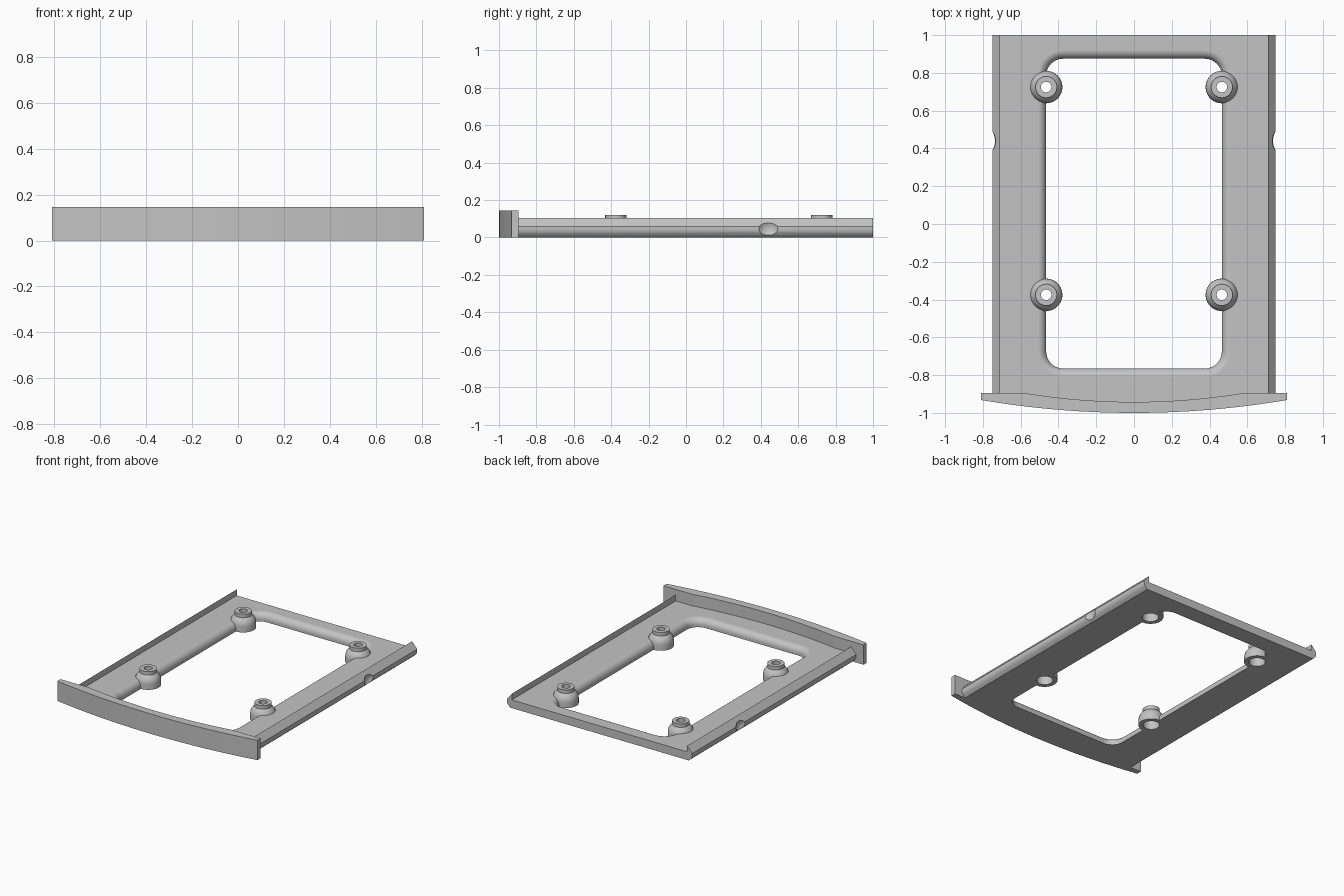
import bpy, bmesh, math
from mathutils import Vector

if "Cube" in bpy.data.objects:
    bpy.data.objects.remove(bpy.data.objects["Cube"])

gray = bpy.data.materials.new("plain gray")
gray.diffuse_color = (0.55, 0.55, 0.55, 1)
gray.use_nodes = True
gray.node_tree.nodes["Principled BSDF"].inputs["Base Color"].default_value = gray.diffuse_color

FLOOR = 0.06          # floor thickness
BACK = -0.895         # straight rear edge of the front lip
BOSSES = [(sx * 0.465, y) for sx in (-1, 1) for y in (-0.375, 0.725)]


def loft(name, rings, closed=False):
    """Skin a list of equal point rings; cap the ends unless closed."""
    bm = bmesh.new()
    vs = [[bm.verts.new(p) for p in ring] for ring in rings]
    n = len(vs[0])
    pairs = list(zip(vs, vs[1:])) + ([(vs[-1], vs[0])] if closed else [])
    for a, b in pairs:
        for i in range(n):
            j = (i + 1) % n
            bm.faces.new((a[i], a[j], b[j], b[i]))
    if not closed:
        bm.faces.new(vs[0])
        bm.faces.new(vs[-1])
    bmesh.ops.recalc_face_normals(bm, faces=bm.faces[:])
    me = bpy.data.meshes.new(name)
    bm.to_mesh(me)
    bm.free()
    me.materials.append(gray)
    ob = bpy.data.objects.new(name, me)
    bpy.context.collection.objects.link(ob)
    return ob


def prism(name, outline, z0, z1):
    return loft(name, [[(x, y, z) for x, y in outline] for z in (z0, z1)])


def circle(r, z, cx=0, cy=0, n=40):
    return [(cx + r * math.cos(2 * math.pi * i / n),
             cy + r * math.sin(2 * math.pi * i / n), z) for i in range(n)]


def activate(ob):
    bpy.ops.object.select_all(action='DESELECT')
    ob.select_set(True)
    bpy.context.view_layer.objects.active = ob


def cut(ob, cutter):
    mod = ob.modifiers.new("cut", 'BOOLEAN')
    mod.operation = 'DIFFERENCE'
    mod.solver = 'EXACT'
    mod.object = cutter
    activate(ob)
    bpy.ops.object.modifier_apply(modifier=mod.name)
    bpy.data.objects.remove(cutter)


def smooth(ob):
    activate(ob)
    bpy.ops.object.shade_smooth_by_angle(angle=math.radians(28))
    ob.modifiers.new("normals", 'WEIGHTED_NORMAL').keep_sharp = True


def arc(half, y_end, y_mid, n=28):
    """Shallow bow from +half to -half, bulging toward the front."""
    sag = y_end - y_mid
    r = (half * half + sag * sag) / (2 * sag)
    a = math.asin(half / r)
    return [(r * math.sin(t), y_mid + r - r * math.cos(t))
            for t in (a - 2 * a * i / n for i in range(n + 1))]


def rounded_rect(d, z, x=0.465, y0=-0.765, y1=0.875, r=0.09, n=10):
    """Window outline grown outward by d."""
    pts = []
    corners = [(x - r, y1 - r), (r - x, y1 - r), (r - x, y0 + r), (x - r, y0 + r)]
    for k, (cx, cy) in enumerate(corners):
        for i in range(n + 1):
            t = math.pi / 2 * (k + i / n)
            pts.append((cx + (r + d) * math.cos(t), cy + (r + d) * math.sin(t), z))
    return pts


# floor plate, its front edge following the curved lip
inner_bow = arc(0.58, BACK, -0.942)
floor = prism("floor", [(-0.71, BACK), (-0.71, 1), (0.71, 1), (0.71, BACK)] + inner_bow,
              0, FLOOR)

# window with a rounded-over upper edge
R = 0.045
rings = [rounded_rect(0, -0.02)]
for i in range(9):
    t = math.pi / 2 * i / 8
    rings.append(rounded_rect(R - R * math.cos(t), FLOOR - R + R * math.sin(t)))
rings.append(rounded_rect(R, FLOOR + 0.02))
cut(floor, loft("window_cutter", rings))

# clear the floor under each boss
for x, y in BOSSES:
    cut(floor, loft("boss_cutter", [circle(0.083, z, x, y) for z in (-0.02, 0.1)]))
smooth(floor)

# side rails with wedge section and a round detent notch
section = [(0.71, 0), (0.722, 0), (0.738, 0.014), (0.747, 0.028), (0.75, 0.042),
           (0.75, 0.058), (0.71, 0.105)]
for side, label in ((-1, "left"), (1, "right")):
    rail = loft(label + "_rail",
                [[(side * x, y, z) for x, z in section] for y in (BACK, 1)])
    bpy.ops.mesh.primitive_uv_sphere_add(segments=32, ring_count=16, radius=0.065,
                                         location=(side * 0.79, 0.44, 0.048))
    ball = bpy.context.object
    ball.data.materials.append(gray)
    cut(rail, ball)
    smooth(rail)

# bowed front lip
lip = prism("front_lip", [(-0.81, BACK)] + inner_bow[::-1] + [(0.81, BACK)]
            + arc(0.81, -0.932, -1.0), 0, 0.145)
smooth(lip)

# hollow screw bosses: neck, sloping shoulder, wide base, bore from below
profile = [(0.028, 0.12), (0.057, 0.12), (0.057, 0.094), (0.069, 0.082),
           (0.079, 0.068), (0.084, 0.053), (0.086, 0.036), (0.086, 0),
           (0.055, 0), (0.055, 0.07), (0.028, 0.07)]
for i, (x, y) in enumerate(BOSSES):
    boss = loft(f"screw_boss_{i + 1}", [circle(r, z) for r, z in profile], closed=True)
    boss.location = Vector((x, y, 0))
    smooth(boss)
